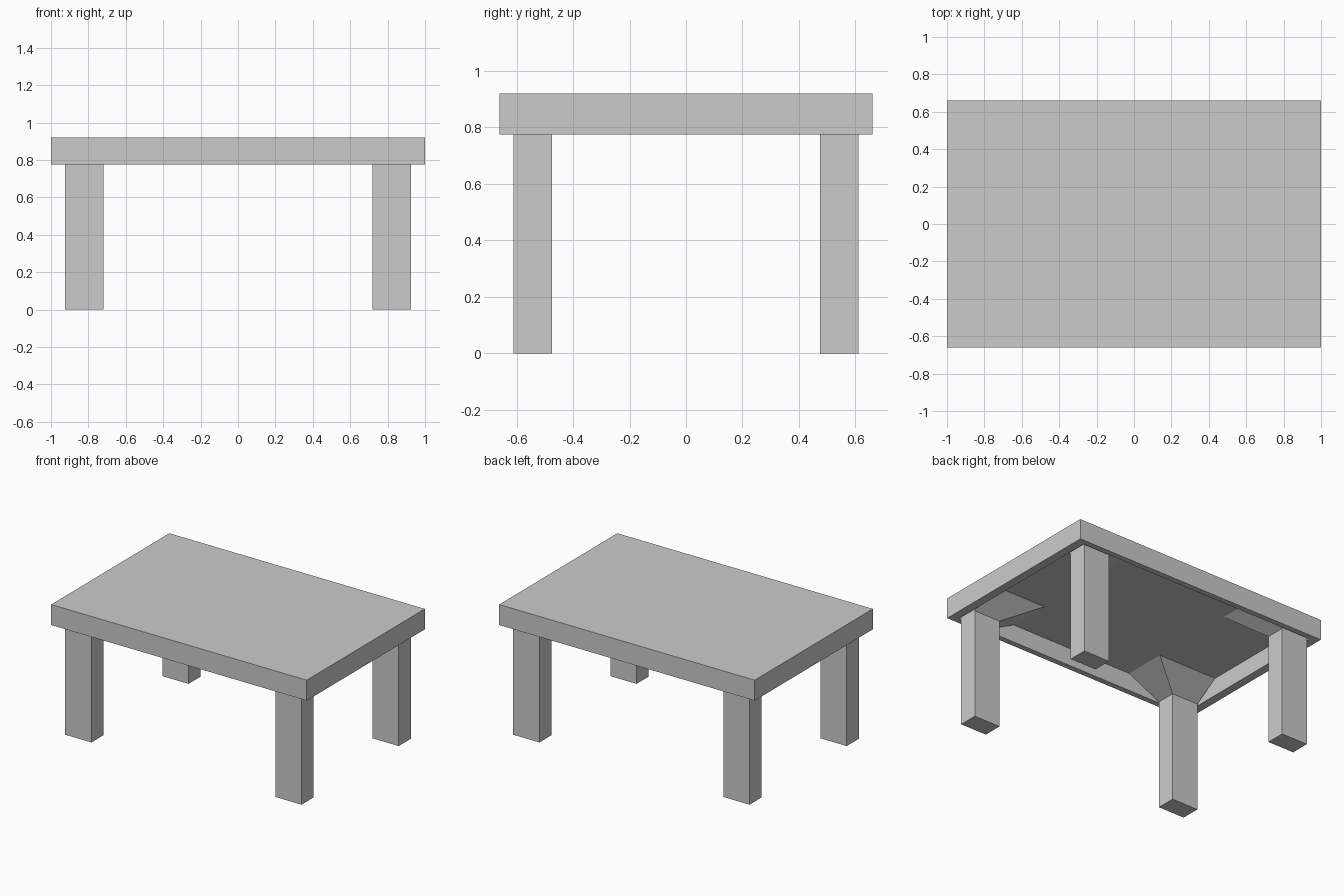
import bpy, bmesh

if "Cube" in bpy.data.objects:
    bpy.data.objects.remove(bpy.data.objects["Cube"])

DEPTH = 0.66          # depth to width ratio; plan sizes scale by it in y
H, RIM, CEIL = 0.92, 0.775, 0.90


def add_object(name, bm):
    bmesh.ops.recalc_face_normals(bm, faces=bm.faces[:])
    mesh = bpy.data.meshes.new(name)
    bm.to_mesh(mesh)
    bm.free()
    obj = bpy.data.objects.new(name, mesh)
    bpy.context.collection.objects.link(obj)
    return obj


def loft(sections, cap_first=True, cap_last=True):
    """Stack rectangles (x0, x1, y0, y1, z) and skin them."""
    bm = bmesh.new()
    rings = [[bm.verts.new((x, y, z)) for x, y in
              ((x0, y0), (x1, y0), (x1, y1), (x0, y1))]
             for x0, x1, y0, y1, z in sections]
    for a, b in zip(rings, rings[1:]):
        for i in range(4):
            j = (i + 1) % 4
            bm.faces.new((a[i], a[j], b[j], b[i]))
    if cap_first:
        bm.faces.new(rings[0])
    if cap_last:
        bm.faces.new(rings[-1])
    return bm


def plan(half, z):
    return (-half, half, -half * DEPTH, half * DEPTH, z)


def corner(inner, outer, z):
    return (inner, outer, inner * DEPTH, outer * DEPTH, z)


# Table top: slab with a deep recess underneath
add_object("table_top", loft([plan(1, H), plan(1, RIM), plan(0.94, RIM), plan(0.94, CEIL)]))

# Four legs, each flaring into a corner brace inside the recess
for sx, side in ((-1, "left"), (1, "right")):
    for sy, end in ((-1, "front"), (1, "back")):
        bm = loft([corner(0.72, 0.925, 0), corner(0.72, 0.925, RIM),
                   corner(0.48, 0.94, CEIL)], cap_last=False)
        bmesh.ops.scale(bm, vec=(sx, sy, 1), verts=bm.verts[:])
        add_object(f"{end}_{side}_leg", bm)
